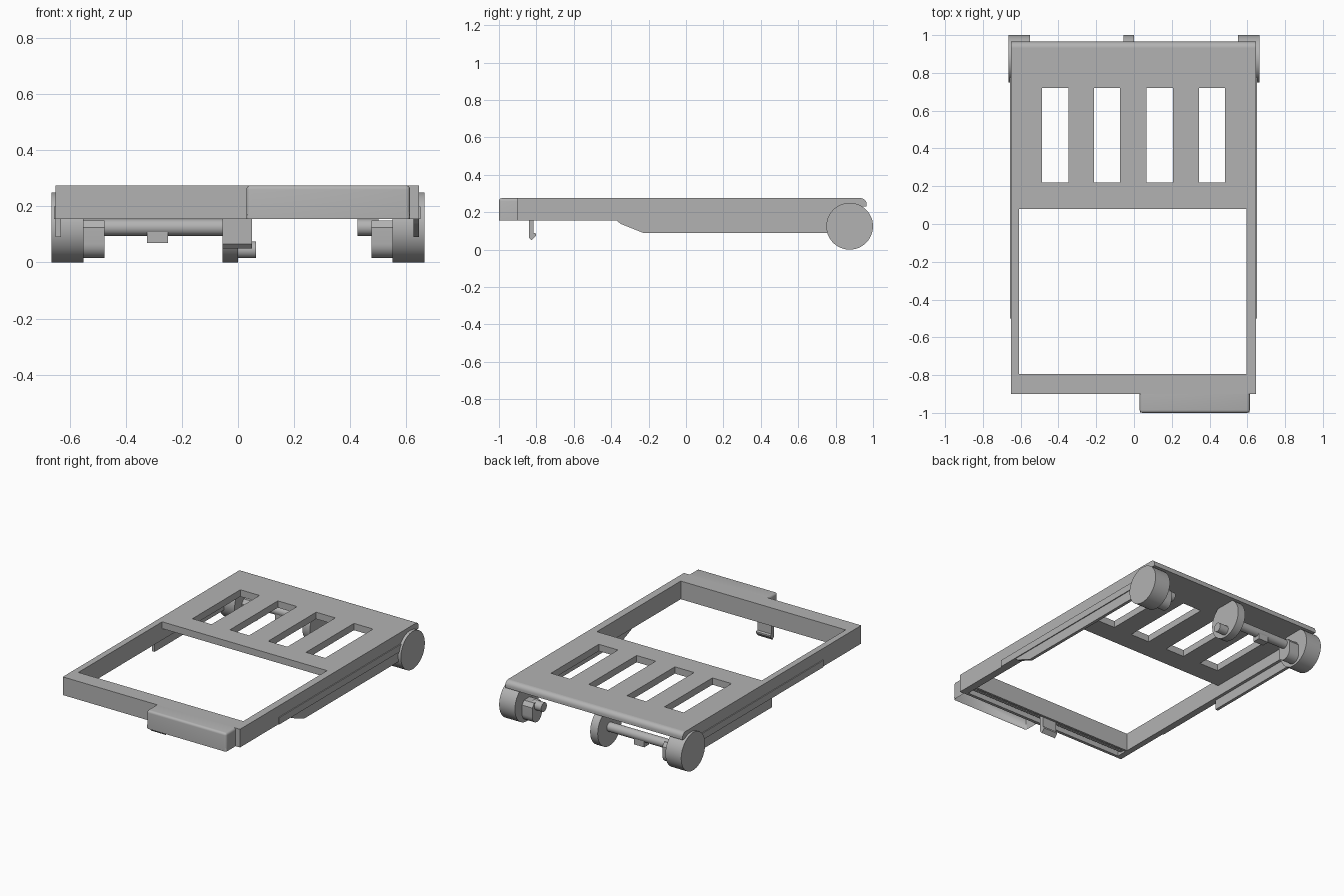
import bpy, bmesh, math
from mathutils import Vector

old = bpy.data.objects.get("Cube")
if old:
    bpy.data.objects.remove(old, do_unlink=True)

grey = bpy.data.materials.new("plain grey")
grey.use_nodes = True
GREY = (0.45, 0.45, 0.45, 1)
grey.diffuse_color = GREY
grey.node_tree.nodes["Principled BSDF"].inputs["Base Color"].default_value = GREY


def finish(bm, name, smooth=False):
    bmesh.ops.recalc_face_normals(bm, faces=bm.faces)
    mesh = bpy.data.meshes.new(name)
    bm.to_mesh(mesh)
    bm.free()
    mesh.materials.append(grey)
    obj = bpy.data.objects.new(name, mesh)
    bpy.context.collection.objects.link(obj)
    if smooth:
        bpy.ops.object.select_all(action='DESELECT')
        obj.select_set(True)
        bpy.context.view_layer.objects.active = obj
        bpy.ops.object.shade_smooth_by_angle(angle=math.radians(35))
    return obj


def extrude_x(name, profile, x0, x1, smooth=False):
    """Extrude a (y, z) profile from x0 to x1."""
    bm = bmesh.new()
    face = bm.faces.new([bm.verts.new((x0, y, z)) for y, z in profile])
    new = bmesh.ops.extrude_face_region(bm, geom=[face])["geom"]
    verts = [g for g in new if isinstance(g, bmesh.types.BMVert)]
    bmesh.ops.translate(bm, verts=verts, vec=Vector((x1 - x0, 0, 0)))
    return finish(bm, name, smooth)


def box(name, x0, x1, y0, y1, z0, z1):
    return extrude_x(name, [(y0, z0), (y1, z0), (y1, z1), (y0, z1)], x0, x1)


def arc(y, z, r, start, end, n):
    angles = [math.radians(start + (end - start) * i / n) for i in range(n + 1)]
    return [(y + r * math.cos(a), z + r * math.sin(a)) for a in angles]


def rod(name, x0, x1, y, z, r, n=32):
    return extrude_x(name, arc(y, z, r, 0, 360, n)[:-1], x0, x1, True)


def grid_plate(name, xs, ys, hole, z0, z1):
    """Flat plate on a grid of lines, leaving out cells chosen by hole(x, y)."""
    bm = bmesh.new()
    v = [[bm.verts.new((x, y, z0)) for y in ys] for x in xs]
    for i in range(len(xs) - 1):
        for j in range(len(ys) - 1):
            if not hole((xs[i] + xs[i + 1]) / 2, (ys[j] + ys[j + 1]) / 2):
                bm.faces.new((v[i][j], v[i + 1][j], v[i + 1][j + 1], v[i][j + 1]))
    new = bmesh.ops.extrude_face_region(bm, geom=bm.faces[:])["geom"]
    verts = [g for g in new if isinstance(g, bmesh.types.BMVert)]
    bmesh.ops.translate(bm, verts=verts, vec=Vector((0, 0, z1 - z0)))
    return finish(bm, name)


TOP, UNDER, BOTTOM = 0.275, 0.23, 0.155
LEFT, RIGHT = 0.645, -0.65
FRONT, BACK = -0.9, 0.965

# Top plate with one large opening and four slots
slots = [(c - 0.07, c + 0.07) for c in (-0.417, -0.143, 0.137, 0.413)]
xs = sorted([RIGHT, -0.61, 0.595, LEFT] + [x for s in slots for x in s])
ys = [FRONT, -0.795, 0.08, 0.22, 0.72, 0.935]


def is_hole(x, y):
    if -0.795 < y < 0.08:
        return -0.61 < x < 0.595
    return 0.22 < y < 0.72 and any(a < x < b for a, b in slots)


grid_plate("top_plate", xs, ys, is_hole, UNDER, TOP)
extrude_x("rear_edge", [(0.935, UNDER)] + [(BACK, UNDER)]
          + arc(0.935, TOP - 0.03, 0.03, 0, 90, 6), RIGHT, LEFT, True)

# Side rails and raised side strips
for name, x0, x1, px in (("left", 0.595, LEFT, LEFT + 0.006),
                         ("right", RIGHT, -0.61, RIGHT - 0.006)):
    box(name + "_rail", x0, x1, FRONT, 0.94, BOTTOM, UNDER)
    box(name + "_strip", min(px, LEFT - 0.01), max(px, RIGHT + 0.01),
        -0.5, 0.96, BOTTOM, 0.2)

# Side skirts: sloped start on the left, square start on the right
extrude_x("left_skirt", [(-0.37, BOTTOM), (-0.35, 0.138), (-0.23, 0.09),
                         (0.93, 0.09), (0.93, BOTTOM)], 0.625, LEFT)
box("right_skirt", RIGHT, -0.63, 0.03, 0.93, 0.09, BOTTOM)

# Hollow front bar with inner ribs
for name, y0, y1, z0 in (("front_wall", FRONT, -0.88, BOTTOM),
                         ("middle_rib", -0.855, -0.835, 0.17),
                         ("opening_wall", -0.81, -0.795, BOTTOM)):
    box(name, -0.61, 0.595, y0, y1, z0, UNDER)

# Front handle shell with rounded upper edges
X0, X1, Y0, Y1 = 0.03, 0.613, -1.0, FRONT
bm = bmesh.new()
bmesh.ops.create_cube(bm, size=1)
for v in bm.verts:
    v.co = ((X0 + X1) / 2 + v.co.x * (X1 - X0),
            (Y0 + Y1) / 2 + v.co.y * (Y1 - Y0),
            (BOTTOM + TOP) / 2 + v.co.z * (TOP - BOTTOM))
base = min(bm.faces, key=lambda f: f.calc_center_median().z)
bmesh.ops.inset_region(bm, faces=[base], thickness=0.02)
bmesh.ops.translate(bm, verts=base.verts[:], vec=Vector((0, 0, 0.08)))


def outer_edge(e):
    mid = (e.verts[0].co + e.verts[1].co) / 2
    on_top = mid.z > TOP - 0.001 and mid.y < Y1 - 0.001
    upright = abs(mid.z - (TOP + BOTTOM) / 2) < 0.001 and mid.y < Y0 + 0.001
    return on_top or upright


bmesh.ops.bevel(bm, geom=[e for e in bm.edges if outer_edge(e)], offset=0.015,
                segments=4, profile=0.5, affect='EDGES')
finish(bm, "front_handle", True)

# Latch hook under the front bar
extrude_x("latch_hook", [(-0.84, 0.18), (-0.84, 0.065), (-0.825, 0.05),
                         (-0.802, 0.075), (-0.802, 0.085), (-0.815, 0.09),
                         (-0.815, 0.18)], -0.055, 0.05)

# Hinge knuckles on the rear axis
HY, HZ, HR = 0.875, 0.125, 0.125
rod("left_knuckle", 0.55, 0.665, HY, HZ, HR, 48)
rod("right_knuckle", -0.665, -0.55, HY, HZ, HR, 48)
rod("centre_knuckle", -0.055, 0, HY, HZ, HR, 48)
box("centre_web", -0.055, 0, 0.82, 0.93, 0.2, 0.24)
for name, x0, x1 in (("left_web", 0.55, 0.64), ("right_web", -0.645, -0.55)):
    box(name, x0, x1, 0.82, 0.93, 0.2, 0.24)

# Hinge cams: rounded lobes hanging beside the outer knuckles
lobe = arc(HY, 0.065, 0.05, 180, 360, 12) + [(0.925, HZ), (0.905, 0.15), (0.845, 0.15), (0.825, HZ)]
extrude_x("left_cam", lobe, 0.475, 0.55, True)
extrude_x("right_cam", lobe, -0.55, -0.475, True)

# Pins, long axle and its stop
rod("left_pin", 0.425, 0.5, HY, HZ, 0.03)
rod("axle", -0.55, -0.055, HY, HZ, 0.03)
rod("centre_pin", 0, 0.065, HY, 0.045, 0.03)
box("axle_stop", -0.325, -0.25, 0.85, 0.9, 0.07, 0.12)
